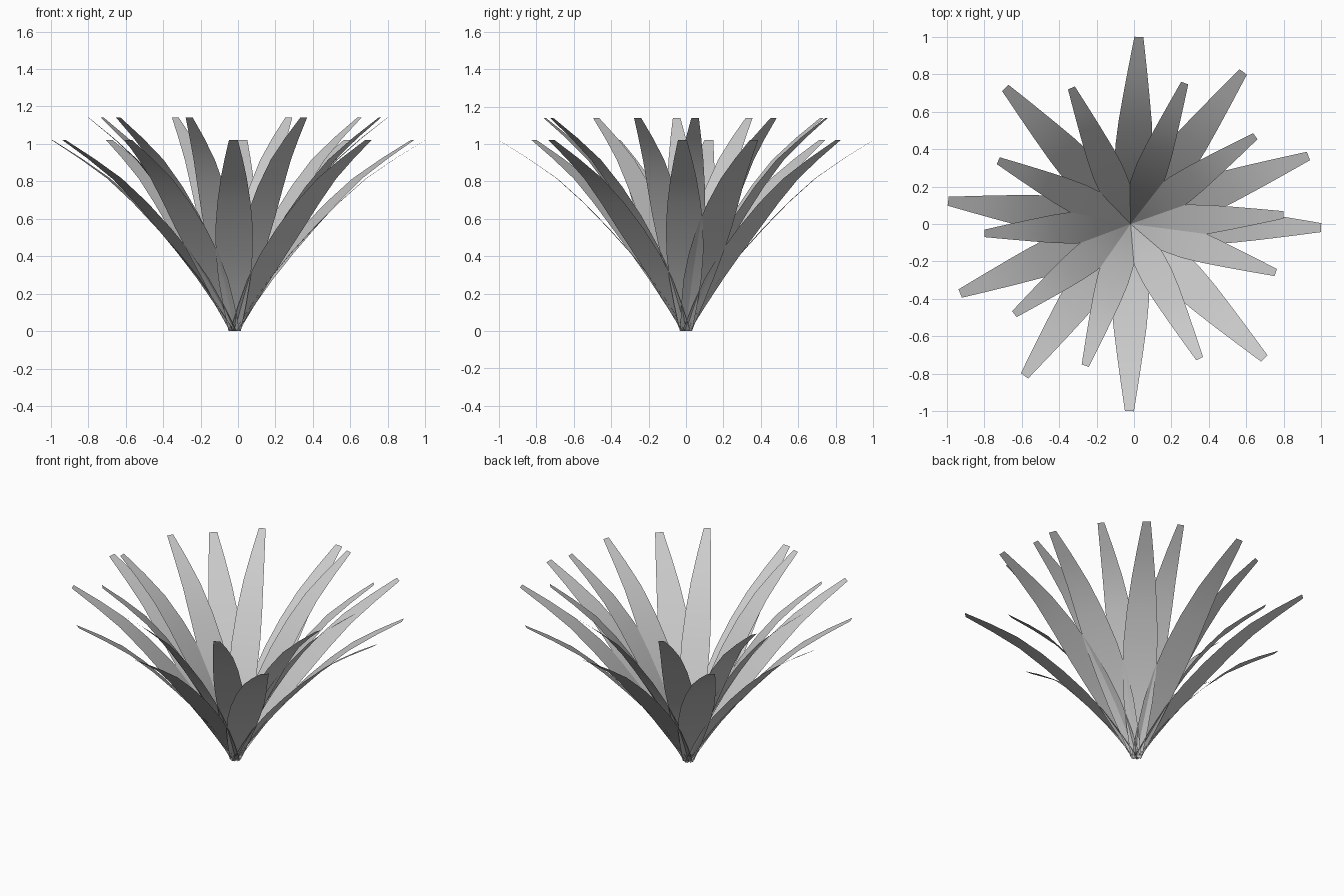
import bpy, bmesh
from math import sin, cos, radians
from mathutils import Vector

if "Cube" in bpy.data.objects:
    bpy.data.objects.remove(bpy.data.objects["Cube"])

BASE_X = -0.018  # the leaves spring from a point slightly left of centre
STEPS = 2        # smoothing steps between the rows of a leaf

# Rows along a leaf: distance from centre, height, half width
OUTER = [(0.0, 0.0, 0.033), (0.185, 0.28, 0.086), (0.415, 0.55, 0.1),
         (0.69, 0.815, 0.07), (1.0, 1.02, 0.024)]
INNER = [(0.0, 0.0, 0.028), (0.13, 0.31, 0.073), (0.31, 0.62, 0.085),
         (0.535, 0.915, 0.06), (0.80, 1.14, 0.02)]

# Direction of each leaf tip in degrees
OUTER_ANGLES = [88.5, 54.3, 21.3, -1.1, -45.9, -91.4, -125.8, -158.2, 173, 133.4]
INNER_ANGLES = [114.7, 70.2, 35.9, 3.5, -18.9, -64, -109, -143, -176.4, 155]


def smooth_rows(rows):
    """Catmull-Rom curve through the rows."""
    p = [Vector(r) for r in rows]
    p = [2 * p[0] - p[1]] + p + [2 * p[-1] - p[-2]]
    out = []
    for a, b, c, d in zip(p, p[1:], p[2:], p[3:]):
        for k in range(STEPS):
            t = k / STEPS
            out.append(0.5 * (2 * b + (c - a) * t + (2 * a - 5 * b + 4 * c - d) * t ** 2
                              + (3 * b - a - 3 * c + d) * t ** 3))
    return out + [p[-2]]


def leaf(name, rows, angle):
    """Flat, arched blade built as a strip of quads."""
    c, s = cos(radians(angle)), sin(radians(angle))
    reach = rows[-1][0]
    bm = bmesh.new()
    pairs = []
    for r, z, w in smooth_rows(rows):
        x, y = r * c + BASE_X * (1 - r / reach), r * s
        pairs.append((bm.verts.new((x + s * w, y - c * w, z)),
                      bm.verts.new((x - s * w, y + c * w, z))))
    for (a, b), (d, e) in zip(pairs, pairs[1:]):
        bm.faces.new((a, d, e, b)).smooth = True
    mesh = bpy.data.meshes.new(name)
    bm.to_mesh(mesh)
    bm.free()
    ob = bpy.data.objects.new(name, mesh)
    bpy.context.collection.objects.link(ob)


# low, wide-spreading leaves
for i, a in enumerate(OUTER_ANGLES):
    leaf(f"outer_leaf_{i + 1}", OUTER, a)
# steeper, shorter-reaching leaves
for i, a in enumerate(INNER_ANGLES):
    leaf(f"inner_leaf_{i + 1}", INNER, a)
